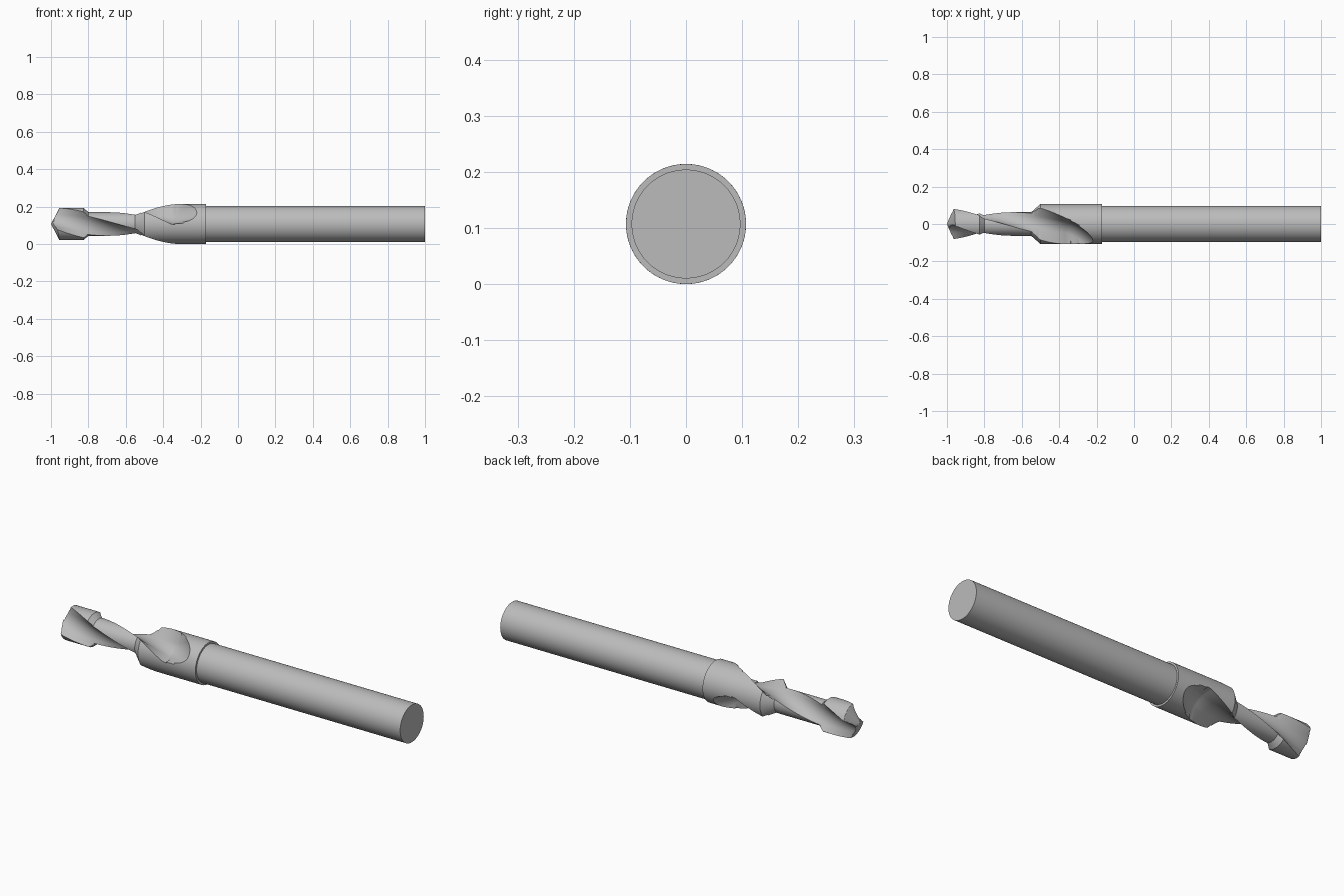
import bpy, bmesh
from math import pi, sin, cos, acos, sqrt, radians

if "Cube" in bpy.data.objects:
    bpy.data.objects.remove(bpy.data.objects["Cube"], do_unlink=True)

AXIS_Z = 0.107
TIP, COLLAR_END = -1.0, -0.17
FLUTE_RADIUS, FLUTE_CENTRE = 0.085, 0.108
RUNOUT_START, RUNOUT_END = -0.36, -0.22
SEGMENTS = 28  # points along each flute and each land

# Outer radius of the fluted part along the axis
PROFILE = [(-1.0, 0.086), (-0.825, 0.086), (-0.80, 0.063),
           (-0.55, 0.063), (-0.50, 0.107), (COLLAR_END, 0.107)]

steel = bpy.data.materials.new("steel_grey")
steel.use_nodes = True
colour = (0.50, 0.50, 0.50, 1.0)
steel.diffuse_color = colour
steel.node_tree.nodes["Principled BSDF"].inputs["Base Color"].default_value = colour


def finish(obj):
    obj.data.materials.append(steel)
    bpy.ops.object.select_all(action='DESELECT')
    obj.select_set(True)
    bpy.context.view_layer.objects.active = obj
    bpy.ops.object.shade_smooth_by_angle(angle=radians(28))


def envelope(x):
    for (x0, r0), (x1, r1) in zip(PROFILE, PROFILE[1:]):
        if x <= x1:
            return r0 + (r1 - r0) * (x - x0) / (x1 - x0)
    return PROFILE[-1][1]


def outer(x, turn):
    """Envelope limited by the relieved point; turn runs 0..1 behind a flute."""
    return min(envelope(x), (x - TIP) / (0.34 + 0.28 * turn))


def flute_angle(x):
    """Helix angle, with a slower twist where the flute runs out."""
    helix = pi / 2 + 4.6 * (min(x, RUNOUT_START) + 0.5)
    return helix + 2.3 * max(0, x - RUNOUT_START)


def flute_distance(x):
    t = max(0, (x - RUNOUT_START) / (RUNOUT_END - RUNOUT_START))
    return FLUTE_CENTRE + 0.084 * t ** 1.5


def half_width(x, radius):
    """Half angle at which the flute breaks through the outer surface."""
    d = flute_distance(x)
    c = (d * d + radius * radius - FLUTE_RADIUS ** 2) / (2 * d * radius)
    w = acos(max(-1, min(1, c)))
    return max(w, 0.6 if radius < 0.045 else 0.02)


def section_radius(x, delta):
    delta = (delta + pi / 2) % pi - pi / 2
    r = outer(x, (delta % pi) / pi)
    d = flute_distance(x)
    inside = FLUTE_RADIUS ** 2 - (d * sin(delta)) ** 2
    if inside > 0:
        r = min(r, d * cos(delta) - sqrt(inside))
    return r


def section(x):
    """Closed cross-section with points placed exactly on the flute edges."""
    lead = half_width(x, outer(x, 0.28))
    trail = half_width(x, outer(x, 0.72))
    half = [-trail + (lead + trail) * i / SEGMENTS for i in range(SEGMENTS)]
    half += [lead + (pi - trail - lead) * i / SEGMENTS for i in range(SEGMENTS)]
    points = []
    for delta in half + [a + pi for a in half]:
        r = section_radius(x, delta)
        angle = flute_angle(x) + delta
        points.append((x, r * cos(angle), AXIS_Z + r * sin(angle)))
    return points


# Fluted cutting end: point, head, neck and stepped collar in one loft
stops = [(-0.998, -0.945, 24), (-0.945, -0.825, 14), (-0.825, -0.80, 4),
         (-0.80, -0.55, 26), (-0.55, -0.50, 8), (-0.50, RUNOUT_START, 16),
         (RUNOUT_START, RUNOUT_END, 36), (RUNOUT_END, COLLAR_END, 3)]
stations = [a + (b - a) * i / n for a, b, n in stops for i in range(n)]
stations.append(COLLAR_END)

bm = bmesh.new()
rings = [[bm.verts.new(p) for p in section(x)] for x in stations]
count = len(rings[0])
for a, b in zip(rings, rings[1:]):
    for i in range(count):
        j = (i + 1) % count
        bm.faces.new((a[i], a[j], b[j], b[i]))
apex = bm.verts.new((TIP, 0, AXIS_Z))
for i in range(count):
    bm.faces.new((apex, rings[0][(i + 1) % count], rings[0][i]))
bm.faces.new(rings[-1])
bmesh.ops.recalc_face_normals(bm, faces=bm.faces[:])
mesh = bpy.data.meshes.new("fluted_cutting_end")
bm.to_mesh(mesh)
bm.free()
cutting_end = bpy.data.objects.new("fluted_cutting_end", mesh)
bpy.context.collection.objects.link(cutting_end)
finish(cutting_end)

# Plain round shank, seated slightly inside the collar
start = COLLAR_END - 0.01
bpy.ops.mesh.primitive_cylinder_add(
    vertices=96, radius=0.097, depth=1 - start,
    location=((1 + start) / 2, 0, AXIS_Z), rotation=(0, pi / 2, 0))
shank = bpy.context.object
shank.name = "shank"
finish(shank)
